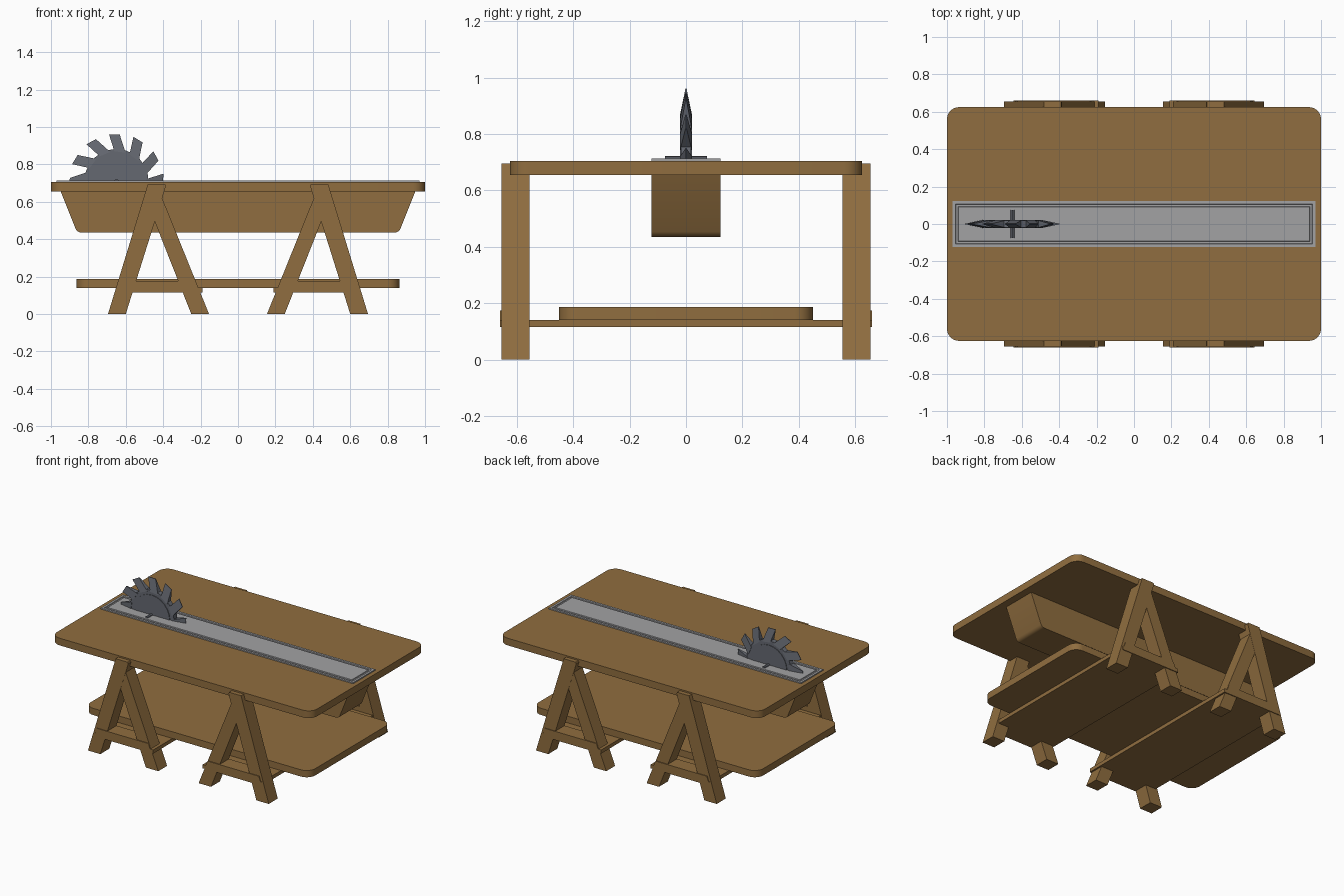
import bpy, bmesh
from math import sin, cos, radians

if "Cube" in bpy.data.objects:
    bpy.data.objects.remove(bpy.data.objects["Cube"])


def material(name, rgb):
    m = bpy.data.materials.new(name)
    m.diffuse_color = (*rgb, 1)
    m.use_nodes = True
    m.node_tree.nodes["Principled BSDF"].inputs["Base Color"].default_value = m.diffuse_color
    return m


WOOD = material("wood", (0.28, 0.155, 0.05))
STEEL = material("dark_steel", (0.13, 0.14, 0.165))
PLATE = material("light_metal", (0.36, 0.36, 0.37))


def finish(name, bm, mat, smooth=False):
    bmesh.ops.recalc_face_normals(bm, faces=bm.faces)
    me = bpy.data.meshes.new(name)
    bm.to_mesh(me)
    bm.free()
    me.materials.append(mat)
    ob = bpy.data.objects.new(name, me)
    bpy.context.collection.objects.link(ob)
    if smooth:
        bpy.ops.object.select_all(action='DESELECT')
        ob.select_set(True)
        bpy.context.view_layer.objects.active = ob
        bpy.ops.object.shade_smooth_by_angle(angle=radians(30))
    return ob


def prism(pts, y0, y1):
    """Extrude an x-z profile from y0 to y1."""
    bm = bmesh.new()
    face = bm.faces.new([bm.verts.new((x, y0, z)) for x, z in pts])
    new = bmesh.ops.extrude_face_region(bm, geom=[face])["geom"]
    bmesh.ops.translate(bm, vec=(0, y1 - y0, 0),
                        verts=[v for v in new if isinstance(v, bmesh.types.BMVert)])
    return bm


def rect(x0, x1, z0, z1):
    return [(x0, z0), (x1, z0), (x1, z1), (x0, z1)]


def round_edges(bm, test, r, segs):
    bmesh.ops.bevel(bm, geom=[e for e in bm.edges if test(*e.verts)], offset=r,
                    segments=segs, profile=0.5, affect='EDGES')


def slab(name, hx, hy, z0, z1, r):
    bm = prism(rect(-hx, hx, z0, z1), -hy, hy)
    round_edges(bm, lambda a, b: abs(a.co.z - b.co.z) > 0.01, r, 6)
    finish(name, bm, WOOD, True)


def arc(r, n, cx=-0.65, cz=0.71):
    return [(cx + r * cos(radians(360 * i / n)), cz + r * sin(radians(360 * i / n)))
            for i in range(n)]


# Table top and lower shelf
slab("table_top", 1.0, 0.625, 0.655, 0.705, 0.065)
slab("lower_shelf", 0.863, 0.45, 0.14, 0.187, 0.065)

# Tapered motor box under the top
bm = prism([(-0.95, 0.66), (-0.86, 0.435), (0.86, 0.435), (0.95, 0.66)], -0.122, 0.122)
round_edges(bm, lambda a, b: abs(a.co.y - b.co.y) > 0.1 and a.co.z < 0.5, 0.02, 3)
finish("under_box", bm, WOOD, True)

# Crossed-leg trestles, mirrored left/right and front/back
LONG_LEG = [(0.695, 0), (0.60, 0), (0.385, 0.685), (0.39, 0.695), (0.482, 0.695)]
SHORT_LEG = [(0.155, 0), (0.25, 0), (0.487, 0.60), (0.485, 0.675), (0.43, 0.68)]
for sx, xname in ((-1, "left"), (1, "right")):
    for sy, yname in ((-1, "front"), (1, "back")):
        tag = f"{yname}_{xname}"
        for part, pts in (("outer_leg", LONG_LEG), ("inner_leg", SHORT_LEG)):
            inset = 0 if part == "outer_leg" else 0.001
            finish(f"{tag}_{part}",
                   prism([(sx * x, z) for x, z in pts],
                         sy * (0.556 + inset), sy * (0.655 - inset)), WOOD)
        # brace tying the two legs together
        brace = [(0.213, 0.14), (0.635, 0.14), (0.622, 0.175), (0.227, 0.175)]
        finish(f"{tag}_brace", prism([(sx * x, z) for x, z in brace],
                                     sy * 0.556, sy * 0.66), WOOD)
    # thin board running between front and back trestles
    finish(f"{xname}_cross_board",
           prism([(sx * x, z) for x, z in rect(0.19, 0.645, 0.115, 0.1405)],
                 -0.66, 0.66), WOOD)

# Metal insert with a sunken border groove
bm = prism(rect(-0.97, 0.97, 0.69, 0.713), -0.122, 0.122)
bmesh.ops.recalc_face_normals(bm, faces=bm.faces)
top = max(bm.faces, key=lambda f: f.calc_center_median().z)
for thick, depth in ((0.022, 0), (0.003, -0.006), (0.016, 0), (0.003, 0.006)):
    bmesh.ops.inset_region(bm, faces=[top], thickness=thick, depth=0)
    bmesh.ops.translate(bm, verts=top.verts, vec=(0, 0, depth))
finish("metal_insert", bm, PLATE)

# Saw blade: core disc, raised hub and axle
finish("blade_core", prism(arc(0.172, 24), -0.018, 0.018), STEEL)
finish("blade_hub", prism(arc(0.14, 24), -0.022, 0.022), STEEL)
finish("blade_axle", prism(arc(0.012, 8), -0.075, 0.075), STEEL)

# Twelve leaning teeth, each narrowing to a thin tip
bm = bmesh.new()
for i in range(12):
    base = 30 * i
    rings = []
    for s in (-1, 1):
        ring = []
        for ang, r, t in ((-18, 0.16, 0.021), (-4, 0.25, 0.002),
                          (9, 0.254, 0.002), (4, 0.16, 0.021)):
            a = radians(base + ang)
            ring.append(bm.verts.new((-0.65 + r * cos(a), s * t, 0.71 + r * sin(a))))
        rings.append(ring)
    bm.faces.new(rings[0])
    bm.faces.new(rings[1][::-1])
    for k in range(4):
        n = (k + 1) % 4
        bm.faces.new((rings[0][k], rings[1][k], rings[1][n], rings[0][n]))
finish("blade_teeth", bm, STEEL)
